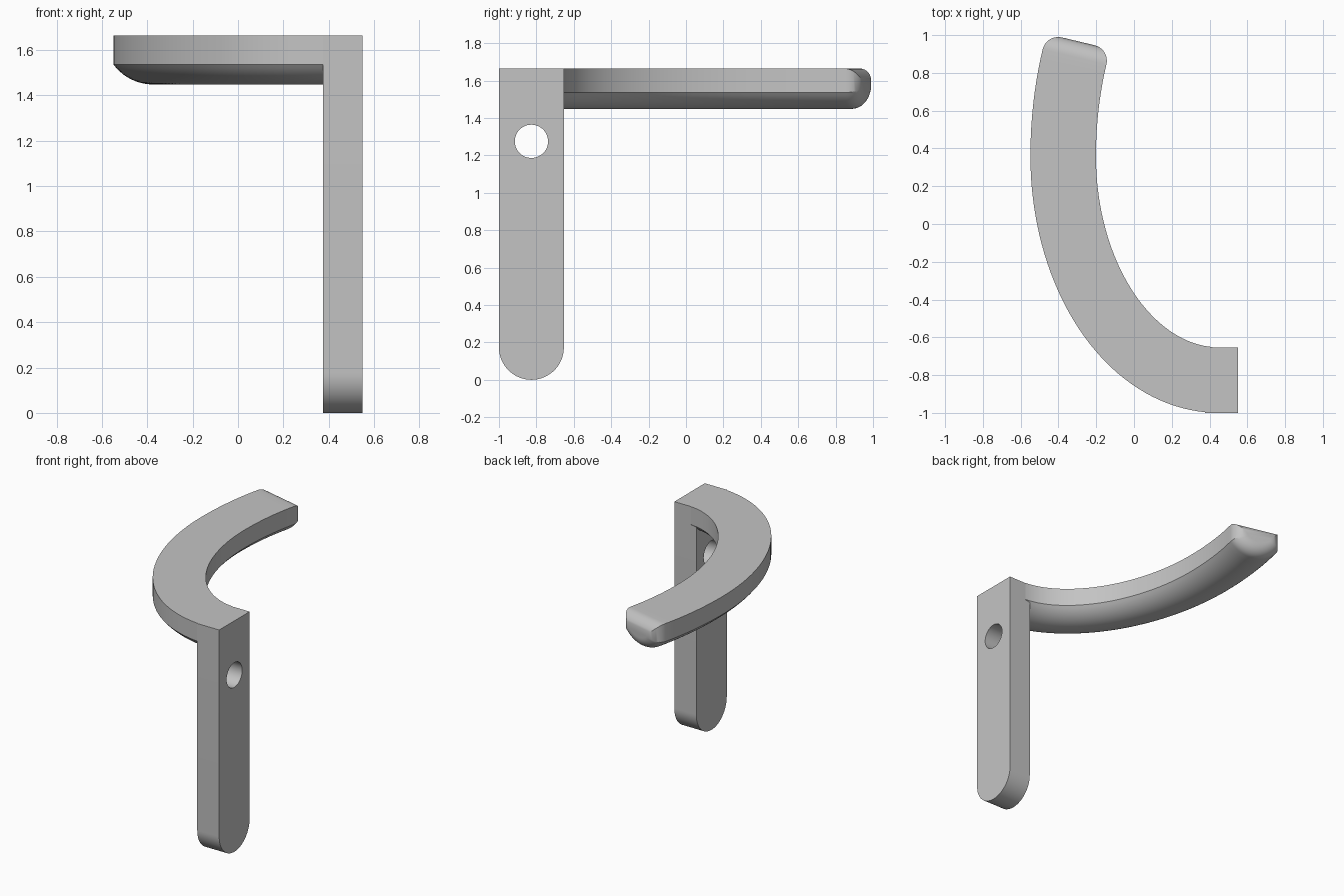
import bpy, bmesh, math
from mathutils import Vector

cube = bpy.data.objects.get("Cube")
if cube:
    bpy.data.objects.remove(cube, do_unlink=True)

# Single grey material
grey = bpy.data.materials.new("plain grey")
grey.use_nodes = True
colour = (0.55, 0.55, 0.55, 1)
grey.diffuse_color = colour
grey.node_tree.nodes["Principled BSDF"].inputs["Base Color"].default_value = colour

TOP = 1.665
HALF_W = 0.1735
BAR_Y = -0.8265


def loft(name, rings):
    """Skin equal-length closed rings and cap both ends."""
    bm = bmesh.new()
    rows = [[bm.verts.new(p) for p in ring] for ring in rings]
    n = len(rows[0])
    for a, b in zip(rows, rows[1:]):
        for i in range(n):
            j = (i + 1) % n
            bm.faces.new((a[i], a[j], b[j], b[i]))
    bm.faces.new(rows[0])
    bm.faces.new(rows[-1])
    bmesh.ops.recalc_face_normals(bm, faces=bm.faces)
    mesh = bpy.data.meshes.new(name)
    bm.to_mesh(mesh)
    bm.free()
    obj = bpy.data.objects.new(name, mesh)
    bpy.context.collection.objects.link(obj)
    mesh.materials.append(grey)
    return obj


def select(obj):
    bpy.ops.object.select_all(action='DESELECT')
    obj.select_set(True)
    bpy.context.view_layer.objects.active = obj


def smooth(obj):
    select(obj)
    bpy.ops.object.shade_smooth_by_angle(angle=math.radians(30))


def arc(y, z, r, start, end, steps):
    angles = [start + (end - start) * i / steps for i in range(steps + 1)]
    return [(y + r * math.cos(a), z + r * math.sin(a)) for a in angles]


# Mounting plate: straight bar with a round lower end
outline = arc(BAR_Y, HALF_W, HALF_W, math.pi, 2 * math.pi, 32)
outline += [(BAR_Y + HALF_W, TOP), (BAR_Y - HALF_W, TOP)]
plate = loft("mounting_plate", [[(x, y, z) for y, z in outline] for x in (0.375, 0.55)])

# Screw hole through the plate
hole = arc(BAR_Y, 1.275, 0.089, 0, 2 * math.pi, 48)[:-1]
cutter = loft("hole_cutter", [[(x, y, z) for y, z in hole] for x in (0.3, 0.6)])
cutter.hide_render = True
cut = plate.modifiers.new("screw hole", 'BOOLEAN')
cut.object = cutter
cut.operation = 'DIFFERENCE'
cut.solver = 'EXACT'
select(plate)
bpy.ops.object.modifier_apply(modifier=cut.name)
bpy.data.objects.remove(cutter, do_unlink=True)
smooth(plate)

# Hook arm: flat top, straight sides, rounded belly, swept along a curve
CENTRE_X, CENTRE_Y, REACH = 0.45, 0.36, 0.825
BELLY_R = 0.2165
ROUND = 0.085


def path(t):
    """Point, forward direction and outward direction on the arm's centre line."""
    b = CENTRE_Y - BAR_Y if t > 0 else 1.4
    p = Vector((CENTRE_X - REACH * math.cos(t), CENTRE_Y - b * math.sin(t), 0))
    forward = Vector((-REACH * math.sin(t), b * math.cos(t), 0)).normalized()
    return p, forward, Vector((-forward.y, forward.x, 0))


def section(p, side, inset):
    """Arm cross-section, shrunk evenly by inset."""
    w, r = HALF_W - inset, BELLY_R - inset
    a = math.asin(w / r)
    pts = [(-w, TOP - inset)]
    pts += arc(0, TOP, r, -math.pi / 2 - a, -math.pi / 2 + a, 20)
    pts += [(w, TOP - inset)]
    return [p + side * u + Vector((0, 0, z)) for u, z in pts]


START, END, STEPS = math.radians(86.5), math.radians(-22), 48
rings = []
for i in range(STEPS + 1):
    p, forward, side = path(START + (END - START) * i / STEPS)
    rings.append(section(p, side, 0))

# Rounded tip
for i in range(1, 11):
    a = math.pi / 2 * i / 10
    rings.append(section(p + forward * ROUND * math.sin(a), side, ROUND * (1 - math.cos(a))))
arm = loft("hook_arm", rings)
smooth(arm)
